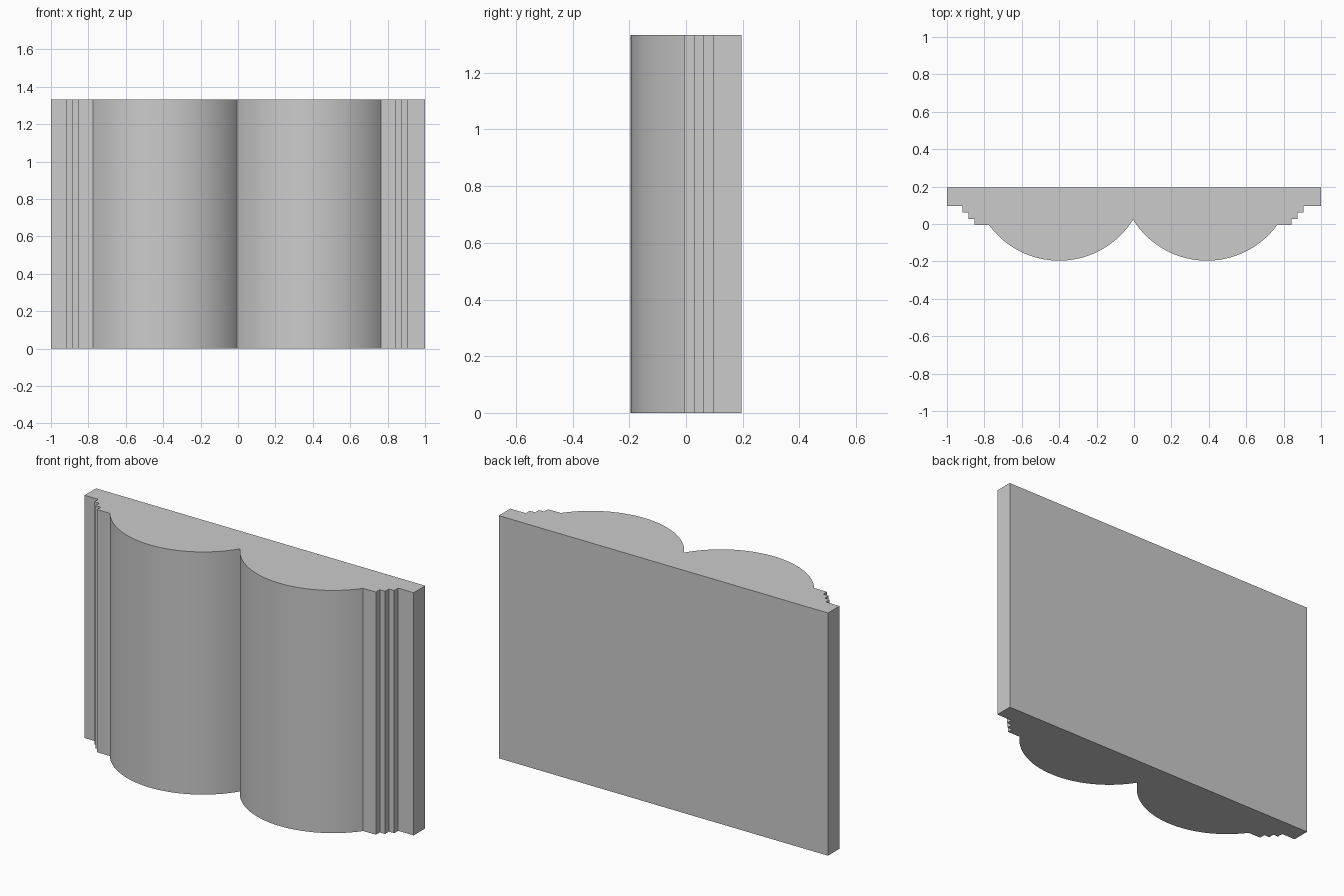
import bpy, bmesh, math

if "Cube" in bpy.data.objects:
    bpy.data.objects.remove(bpy.data.objects["Cube"])

HEIGHT = 1.333
BACK, FLAT = 0.196, -0.005
RADIUS, ARC_Y = 0.465, 0.269      # bulge radius and centre depth
VALLEY_X = -0.005                 # where the two bulges meet
SEGMENTS = 40


def steps(xs):
    """Stair-stepped moulding from the outer edge in towards the bulges."""
    levels = [0.096, 0.062, 0.028, FLAT]
    pts = [(xs[0], levels[0])]
    for i in range(1, 4):
        pts += [(xs[i], levels[i - 1]), (xs[i], levels[i])]
    return pts


def bulge(cx, x0, x1):
    """Circular arc bulging to the front between two x positions."""
    a0, a1 = (math.asin((x - cx) / RADIUS) for x in (x0, x1))
    angles = [a0 + (a1 - a0) * i / SEGMENTS for i in range(SEGMENTS + 1)]
    return [(cx + RADIUS * math.sin(a), ARC_Y - RADIUS * math.cos(a)) for a in angles]


# Cross-section: back edge, left steps, two bulges, right steps
profile = [(-1, BACK)] + steps([-1, -0.916, -0.886, -0.853])
profile += bulge(-0.40, -0.775, VALLEY_X)
profile += bulge(0.39, VALLEY_X, 0.765)[1:]
profile += steps([1, 0.906, 0.874, 0.842])[::-1] + [(1, BACK)]

# Extrude the cross-section upwards into the panel
bm = bmesh.new()
base = bm.faces.new([bm.verts.new((x, y, 0)) for x, y in profile])
top = bmesh.ops.extrude_face_region(bm, geom=[base], use_keep_orig=True)["geom"]
bmesh.ops.translate(bm, vec=(0, 0, HEIGHT),
                    verts=[v for v in top if isinstance(v, bmesh.types.BMVert)])
bmesh.ops.recalc_face_normals(bm, faces=bm.faces)
mesh = bpy.data.meshes.new("double_bulge_panel")
bm.to_mesh(mesh)
bm.free()

panel = bpy.data.objects.new("double_bulge_panel", mesh)
bpy.context.collection.objects.link(panel)
bpy.context.view_layer.objects.active = panel
panel.select_set(True)
bpy.ops.object.shade_smooth_by_angle(angle=math.radians(25))
